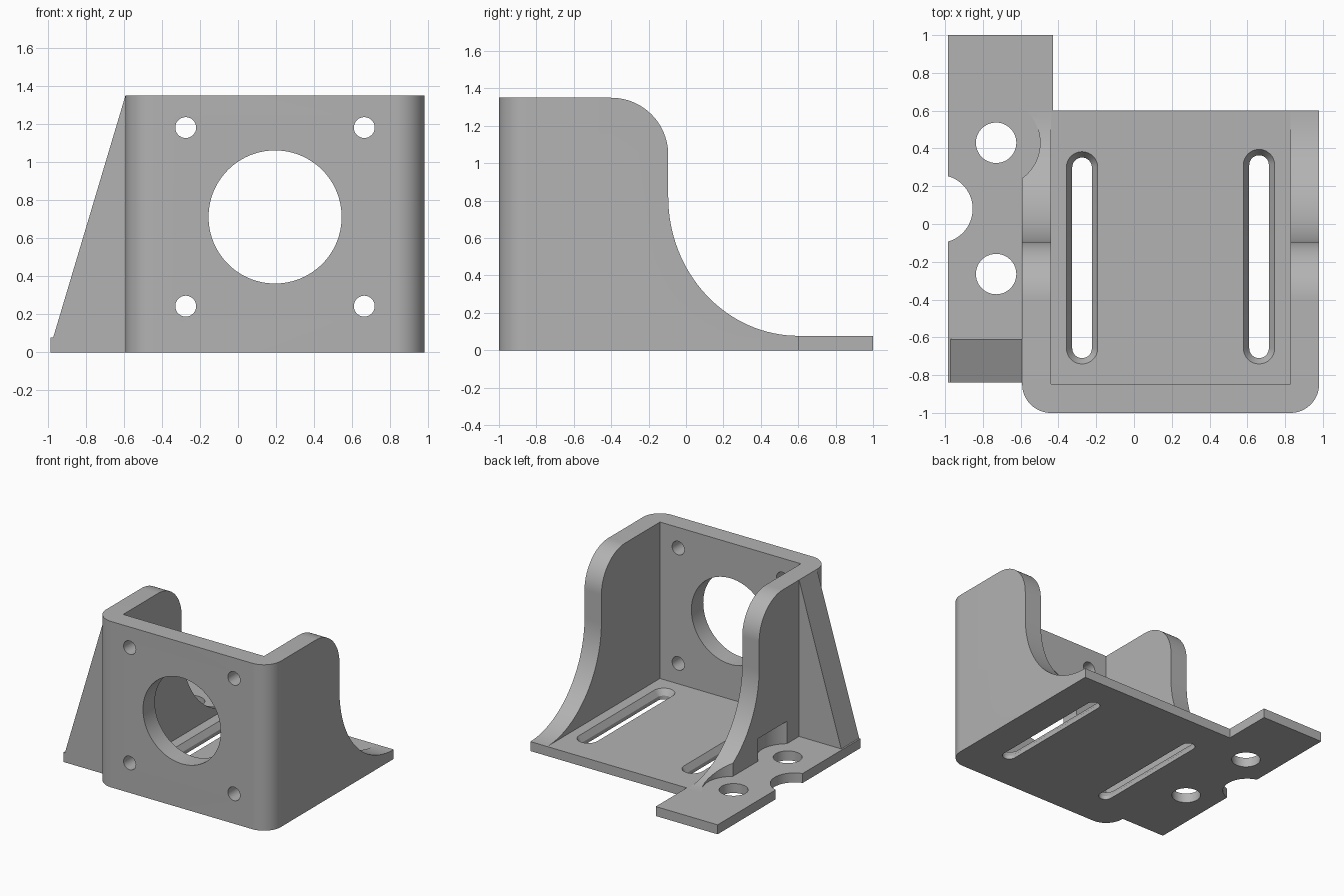
import bpy
import bmesh
from math import sin, cos, pi, radians

old = bpy.data.objects.get("Cube")
if old:
    bpy.data.objects.remove(old, do_unlink=True)

grey = bpy.data.materials.new("plain grey")
grey.use_nodes = True
colour = (0.45, 0.45, 0.45, 1)
grey.diffuse_color = colour
grey.node_tree.nodes["Principled BSDF"].inputs["Base Color"].default_value = colour


def loft(name, rings):
    """Closed solid through matching rings of 3D points."""
    bm = bmesh.new()
    loops = [[bm.verts.new(p) for p in ring] for ring in rings]
    n = len(loops[0])
    for a, b in zip(loops, loops[1:]):
        for i in range(n):
            j = (i + 1) % n
            bm.faces.new((a[i], a[j], b[j], b[i]))
    bm.faces.new(loops[0][::-1])
    bm.faces.new(loops[-1])
    bmesh.ops.recalc_face_normals(bm, faces=bm.faces)
    mesh = bpy.data.meshes.new(name)
    bm.to_mesh(mesh)
    bm.free()
    mesh.materials.append(grey)
    obj = bpy.data.objects.new(name, mesh)
    bpy.context.collection.objects.link(obj)
    return obj


def prism(name, outline, axis, lo, hi):
    """Extrude a 2D outline along x (y, z), y (x, z) or z (x, y)."""
    place = {"x": lambda a, b, t: (t, a, b),
             "y": lambda a, b, t: (a, t, b),
             "z": lambda a, b, t: (a, b, t)}[axis]
    return loft(name, [[place(a, b, t) for a, b in outline] for t in (lo, hi)])


def arc(cx, cy, rx, ry, start, end, n=16):
    angles = [radians(start + (end - start) * i / n) for i in range(n + 1)]
    return [(cx + rx * cos(t), cy + ry * sin(t)) for t in angles]


def circle(cx, cy, r, n=64):
    return arc(cx, cy, r, r, 0, 360 - 360 / n, n - 1)


def rect(a, b, c, d):
    return [(a, b), (c, b), (c, d), (a, d)]


def combine(obj, tool, operation="DIFFERENCE"):
    mod = obj.modifiers.new(operation.lower(), "BOOLEAN")
    mod.operation = operation
    mod.solver = "EXACT"
    mod.object = tool
    bpy.ops.object.select_all(action="DESELECT")
    bpy.context.view_layer.objects.active = obj
    obj.select_set(True)
    bpy.ops.object.modifier_apply(modifier=mod.name)
    bpy.data.objects.remove(tool, do_unlink=True)


def finish(obj):
    bpy.ops.object.select_all(action="DESELECT")
    bpy.context.view_layer.objects.active = obj
    obj.select_set(True)
    bpy.ops.object.shade_smooth_by_angle(angle=radians(25))


LEFT, RIGHT, BACK, TOP = 0.98, -0.592, 0.602, 1.35
WALL, FLOOR = 0.152, 0.077
bolt_y = (0.43, -0.265)
bolt_x = -0.73

# Bracket body: plan with rounded front corners, trimmed by the swept side profile
plan = (arc(RIGHT + WALL, -1 + WALL, WALL, WALL, 180, 270)
        + arc(LEFT - WALL, -1 + WALL, WALL, WALL, 270, 360)
        + [(LEFT, BACK), (RIGHT, BACK)])
bracket = prism("motor_bracket", plan, "z", 0, TOP)
profile = ([(-1.2, -0.1), (BACK + 0.1, -0.1), (BACK + 0.1, FLOOR)]
           + arc(BACK, 0.82, 0.697, 0.82 - FLOOR, 270, 180, 32)
           + arc(-0.4, 1.045, 0.305, 0.305, 0, 90, 24)
           + [(-0.4, 1.5), (-1.2, 1.5)])
combine(bracket, prism("side_trim", profile, "x", -1.5, 1.5), "INTERSECT")

# Open interior between the walls
inside = rect(RIGHT + WALL, -1 + WALL, LEFT - WALL, 1)
combine(bracket, prism("interior", inside, "z", FLOOR, 2))

# Motor opening and its four screw holes in the front wall
combine(bracket, prism("motor_opening", circle(0.195, 0.712, 0.35, 96), "y", -1.2, -0.7))
for x in (-0.275, 0.664):
    for z in (0.243, 1.182):
        combine(bracket, prism("screw_hole", circle(x, z, 0.055, 32), "y", -1.2, -0.7))


# Countersunk adjusting slots in the floor
def slot_ring(x, y0, y1, r, z):
    ends = arc(x, y1, r, r, 0, 180) + arc(x, y0, r, r, 180, 360)
    return [(a, b, z) for a, b in ends]


for x, y1 in ((-0.275, 0.3), (0.662, 0.312)):
    steps = ((0.052, -0.1), (0.052, 0.03), (0.083, FLOOR), (0.083, 0.2))
    combine(bracket, loft("slot", [slot_ring(x, -0.658, y1, r, z) for r, z in steps]))

# Bolt head clearance pockets in the right wall
for y in bolt_y:
    combine(bracket, prism("bolt_pocket", circle(bolt_x, y, 0.233), "z", FLOOR, 0.26))
finish(bracket)

# Mounting flange with two bolt holes and a round edge notch
outline = [(-0.985, -0.838), (RIGHT, -0.838), (RIGHT, BACK),
           (-0.428, BACK), (-0.428, 1), (-0.985, 1)]
flange = prism("mounting_flange", outline, "z", 0, FLOOR)
for y in bolt_y:
    combine(flange, prism("bolt_hole", circle(bolt_x, y, 0.107, 48), "z", -0.1, 0.2))
combine(flange, prism("edge_notch", circle(-1.034, 0.08, 0.18), "z", -0.1, 0.2))
finish(flange)

# Triangular gusset bracing the right wall
prism("gusset", [(-0.972, FLOOR), (RIGHT, FLOOR), (RIGHT, TOP)], "y", -0.838, -0.608)
